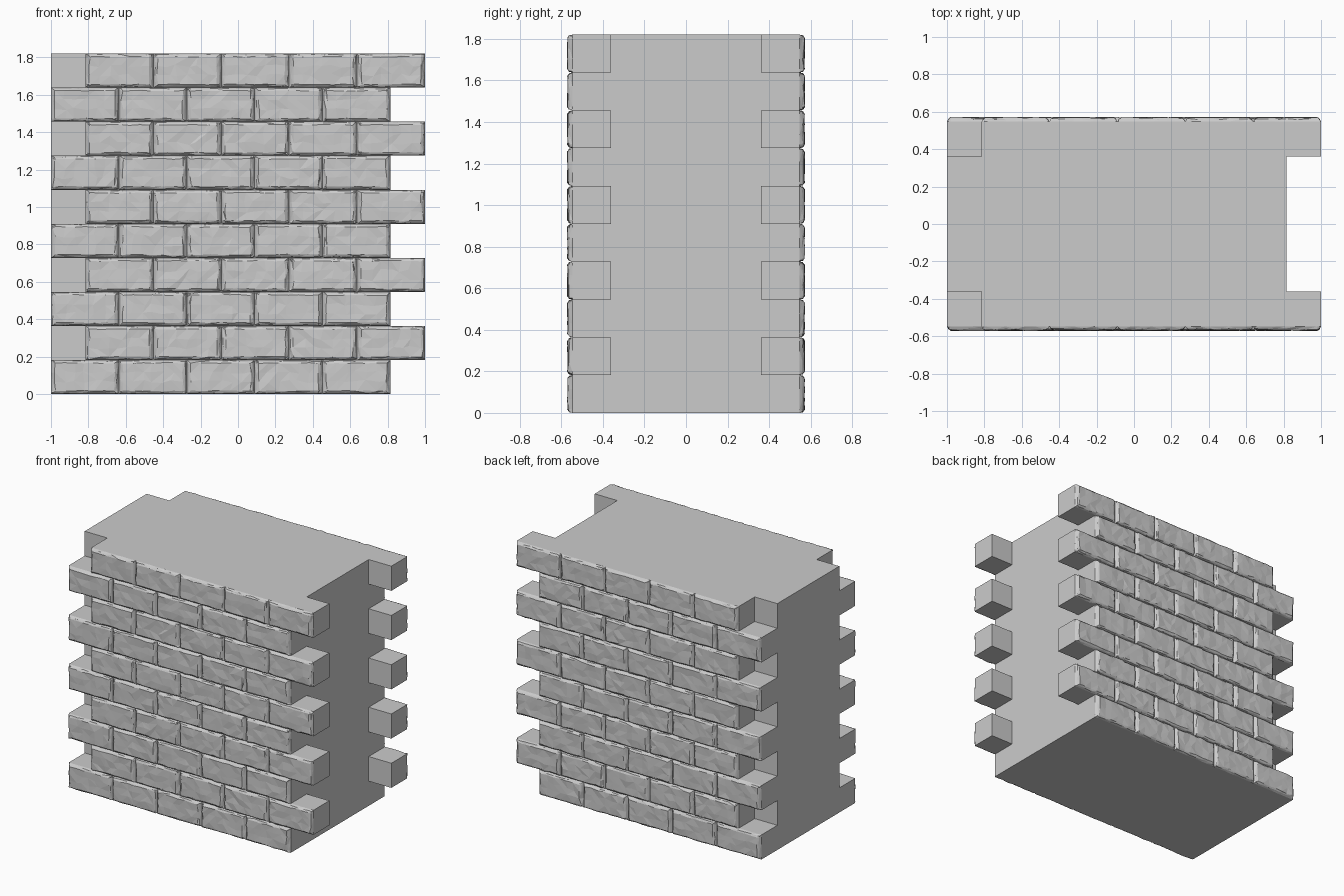
import bpy, bmesh, random

if "Cube" in bpy.data.objects:
    bpy.data.objects.remove(bpy.data.objects["Cube"])

random.seed(7)
ROWS, PER_ROW = 10, 5
ROW_H = 0.182
END = 0.815                       # short end of each toothed course
BRICK_W = (1 + END) / PER_ROW
Y_BASE, Y_TOOTH = 0.547, 0.362    # mortar plane, inner side of the teeth


def finish(bm, name):
    bmesh.ops.remove_doubles(bm, verts=bm.verts, dist=1e-5)
    bmesh.ops.recalc_face_normals(bm, faces=bm.faces)
    mesh = bpy.data.meshes.new(name)
    bm.to_mesh(mesh)
    bm.free()
    obj = bpy.data.objects.new(name, mesh)
    bpy.context.collection.objects.link(obj)
    return obj


# Wall core: occupied cells, with faces only where a cell meets empty space
xs = [-1, -END, END, 1]
ys = [-Y_BASE, -Y_TOOTH, Y_TOOTH, Y_BASE]
zs = [i * ROW_H for i in range(ROWS + 1)]


def filled(i, j, k):
    if not (0 <= i < 3 and 0 <= j < 3 and 0 <= k < ROWS):
        return False
    if j == 1 or k % 2 == 0:
        return i < 2              # middle and even courses
    return i > 0                  # odd courses slide towards +x


bm = bmesh.new()
for i in range(3):
    for j in range(3):
        for k in range(ROWS):
            if not filled(i, j, k):
                continue
            for axis in range(3):
                for side in (0, 1):
                    step = [0, 0, 0]
                    step[axis] = 2 * side - 1
                    if filled(i + step[0], j + step[1], k + step[2]):
                        continue
                    if axis == 1 and (j + step[1]) in (-1, 3):
                        continue  # brick faces close the front and back
                    corners = []
                    for a, b in ((0, 0), (1, 0), (1, 1), (0, 1)):
                        o = [a, b]
                        o.insert(axis, side)
                        corners.append(bm.verts.new((xs[i + o[0]], ys[j + o[1]], zs[k + o[2]])))
                    bm.faces.new(corners)
finish(bm, "wall_core")


# One hewn brick face: steep rim, worn edge, uneven faceted centre
def stops(size, edge, n):
    inner = [edge[1] + (size - 2 * edge[1]) * t / n for t in range(n + 1)]
    return [0, edge[0]] + inner + [size - edge[0], size]


def add_brick(bm, x0, z0, side):
    us = stops(BRICK_W, (0.010, 0.022), 6)
    vs = stops(ROW_H, (0.006, 0.017), 3)
    grid = []
    for a, u in enumerate(us):
        line = []
        for b, v in enumerate(vs):
            ring = min(a, b, len(us) - 1 - a, len(vs) - 1 - b)
            y = (Y_BASE, 0.561, 0.569)[min(ring, 2)]
            x, z = x0 + u, z0 + v
            if ring == 1:
                y += random.uniform(-0.003, 0.003)
                x += random.uniform(-0.003, 0.003)
                z += random.uniform(-0.003, 0.003)
            elif ring > 1:
                y += random.uniform(-0.003, 0.003)
                wob = 0.004 if ring == 2 else 0.014
                x += random.uniform(-wob, wob)
                z += random.uniform(-wob, wob) * 0.7
            line.append(bm.verts.new((x, side * y, z)))
        grid.append(line)
    for a in range(len(us) - 1):
        for b in range(len(vs) - 1):
            p, q = grid[a][b], grid[a + 1][b]
            r, s = grid[a + 1][b + 1], grid[a][b + 1]
            tris = random.choice((((p, q, r), (p, r, s)), ((p, q, s), (q, r, s))))
            for t in tris:
                bm.faces.new(t if side < 0 else t[::-1])


# Running-bond brick skins on the front and back
for side, name in ((-1, "front_bricks"), (1, "back_bricks")):
    bm = bmesh.new()
    for k in range(ROWS):
        start = -1 if k % 2 == 0 else -END
        for n in range(PER_ROW):
            add_brick(bm, start + n * BRICK_W, k * ROW_H, side)
    obj = finish(bm, name)
    # open sheets: make sure the normals point outwards
    if sum(p.normal.y * side for p in obj.data.polygons) < 0:
        obj.data.flip_normals()
